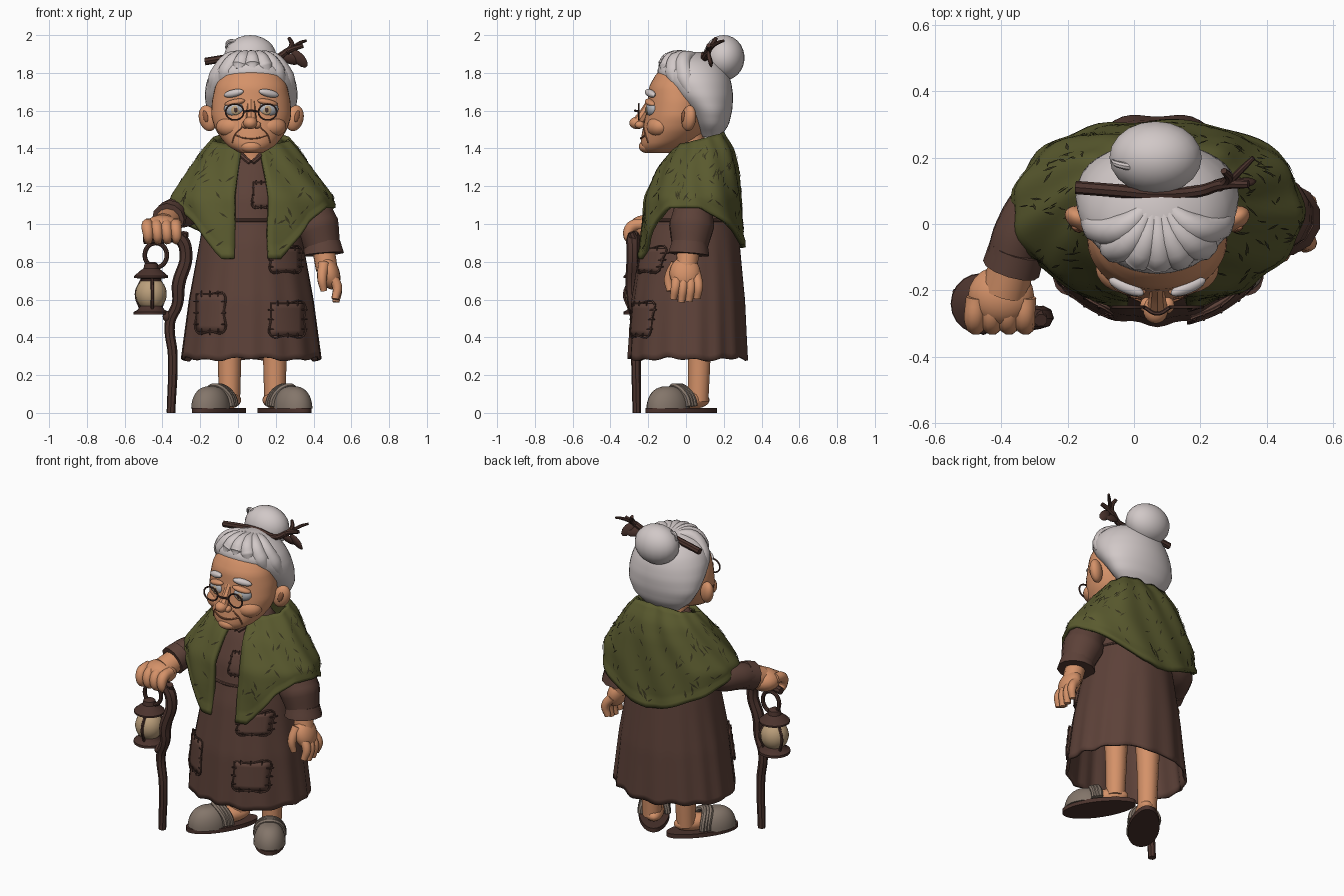
import bpy, bmesh, math, random
from math import sin, cos, pi, radians
from mathutils import Vector, Matrix

random.seed(4)
cube = bpy.data.objects.get("Cube")
if cube:
    bpy.data.objects.remove(cube)
CX = 0.07          # body axis
made = []


def material(name, r, g, b):
    m = bpy.data.materials.new(name)
    m.use_nodes = True
    m.diffuse_color = (r, g, b, 1)
    node = m.node_tree.nodes["Principled BSDF"]
    node.inputs["Base Color"].default_value = (r, g, b, 1)
    node.inputs["Roughness"].default_value = 0.9
    return m


SKIN = material("skin", 0.66, 0.285, 0.14)
FOLD = material("skin fold", 0.30, 0.115, 0.055)
HAIR = material("white hair", 0.64, 0.58, 0.575)
DRESS = material("brown cloth", 0.108, 0.053, 0.040)
WOOD = material("dark wood", 0.070, 0.033, 0.026)
OLIVE = material("olive wool", 0.102, 0.103, 0.028)
FLECK = material("dark olive", 0.040, 0.036, 0.014)
SHOE = material("taupe felt", 0.23, 0.18, 0.145)
GLASS = material("amber glass", 0.50, 0.35, 0.20)
EYE = material("pale eye", 0.45, 0.46, 0.49)


def add(name, mesh, mat):
    ob = bpy.data.objects.new(name, mesh)
    bpy.context.collection.objects.link(ob)
    mesh.materials.append(mat)
    made.append(ob)
    return ob


def sheet(name, fn, nu, nv, mat, closed=True, caps="", thick=0):
    """Grid surface from fn(u, v), v running downwards."""
    bm = bmesh.new()
    cols = nu if closed else nu + 1
    g = [[bm.verts.new(fn(i / nu, j / nv)) for i in range(cols)] for j in range(nv + 1)]
    for j in range(nv):
        for i in range(nu):
            k = (i + 1) % cols
            bm.faces.new((g[j][i], g[j + 1][i], g[j + 1][k], g[j][k]))
    if "t" in caps:
        bm.faces.new(g[0])
    if "b" in caps:
        bm.faces.new(g[-1][::-1])
    me = bpy.data.meshes.new(name)
    bm.to_mesh(me)
    bm.free()
    ob = add(name, me, mat)
    if thick:
        s = ob.modifiers.new("thickness", "SOLIDIFY")
        s.thickness = thick
        s.offset = -1


def blob(name, loc, size, mat, rot=(0, 0, 0), seg=20):
    bm = bmesh.new()
    bmesh.ops.create_uvsphere(bm, u_segments=seg, v_segments=seg * 2 // 3, radius=1)
    bm.transform(Matrix.Diagonal((*size, 1)))
    me = bpy.data.meshes.new(name)
    bm.to_mesh(me)
    bm.free()
    ob = add(name, me, mat)
    ob.location, ob.rotation_euler = loc, rot


def tubes(name, paths, mat, sides=2):
    """Rounded tubes; every path is a list of (point, radius)."""
    cu = bpy.data.curves.new(name, "CURVE")
    cu.dimensions, cu.bevel_depth, cu.use_fill_caps = "3D", 1, True
    cu.bevel_resolution, cu.resolution_u = sides, 5
    for path in paths:
        sp = cu.splines.new("BEZIER")
        sp.bezier_points.add(len(path) - 1)
        for bp, (p, r) in zip(sp.bezier_points, path):
            bp.co, bp.radius = p, r
            bp.handle_left_type = bp.handle_right_type = "AUTO"
    tmp = bpy.data.objects.new(name + " path", cu)
    bpy.context.collection.objects.link(tmp)
    bpy.context.view_layer.update()
    me = bpy.data.meshes.new_from_object(tmp.evaluated_get(bpy.context.evaluated_depsgraph_get()))
    bpy.data.objects.remove(tmp)
    me.materials.clear()
    add(name, me, mat)


def lathe(name, prof, loc, mat):
    n = len(prof) - 1
    def fn(u, v):
        r, z = prof[round(v * n)]
        return Vector(loc) + Vector((r * sin(2 * pi * u), -r * cos(2 * pi * u), z))
    sheet(name, fn, 20, n, mat, caps="tb")


# Body tables: height, half width, front y, back y (rising)
SKIRT = [(0.28, 0.372, -0.305, 0.33), (0.6, 0.33, -0.285, 0.315), (0.9, 0.275, -0.24, 0.285), (1.02, 0.25, -0.21, 0.27),
         (1.14, 0.25, -0.19, 0.26), (1.3, 0.20, -0.12, 0.23), (1.37, 0.13, -0.07, 0.18), (1.42, 0.09, -0.05, 0.15)]
SHAWL = [(0.82, 0.42, -0.25, 0.305), (1.0, 0.43, -0.245, 0.30), (1.14, 0.435, -0.225, 0.29), (1.3, 0.32, -0.15, 0.275),
         (1.4, 0.25, -0.07, 0.25), (1.49, 0.17, 0.0, 0.19)]
FACE = [(1.375, 0.05, -0.21, -0.10), (1.40, 0.11, -0.24, -0.04), (1.44, 0.15, -0.24, 0.05), (1.5, 0.19, -0.23, 0.1),
        (1.57, 0.212, -0.215, 0.12), (1.65, 0.208, -0.203, 0.12), (1.73, 0.19, -0.195, 0.1), (1.8, 0.16, -0.155, 0.1), (1.86, 0.09, -0.08, 0.08)]
SCALP = [(1.46, 0.11, 0.09, 0.18), (1.52, 0.19, 0.05, 0.225), (1.6, 0.235, 0.0, 0.245), (1.68, 0.247, -0.085, 0.25), (1.75, 0.238, -0.135, 0.24),
         (1.81, 0.212, -0.155, 0.22), (1.86, 0.165, -0.13, 0.18), (1.895, 0.10, -0.08, 0.13), (1.91, 0.03, -0.01, 0.06)]


def section(table, z):
    def linear(h):
        h = min(max(h, table[0][0]), table[-1][0])
        for p, q in zip(table, table[1:]):
            if h <= q[0]:
                return Vector(p[1:]).lerp(Vector(q[1:]), (h - p[0]) / (q[0] - p[0]))
    return (linear(z - 0.015) + linear(z) * 2 + linear(z + 0.015)) / 4


def around(table, ang, z, off=0.0):
    a, f, b = section(table, z)
    return Vector((CX + (a + off) * sin(ang), (f + b) / 2 - ((b - f) / 2 + off) * cos(ang), z))


def on(table, x, z, off=0.0):
    ratio = (x - CX) / section(table, z)[0]
    return around(table, math.asin(max(-1, min(1, ratio))), z, off)


# Dress with pleats, ragged hem and open neckline
def dress(u, v):
    ang = 2 * pi * u
    low = 0.285 + 0.012 * sin(9 * ang) * sin(4 * ang)
    top = 1.42 - 0.085 * max(0, cos(ang)) ** 6
    z = top + (low - top) * v
    return around(SKIRT, ang, z, 0.009 * cos(15 * ang + sin(3 * ang)) * max(0, 1 - z))
sheet("dress", dress, 90, 36, DRESS, thick=0.015)
tubes("waist_seam", [[(around(SKIRT, i * pi / 12, 1.02), 0.009) for i in range(-12, 13)]], DRESS)
tubes("collar", [[(on(SKIRT, CX + s * x, z, 0.004), 0.014) for x, z in ((0.005, 1.325), (0.04, 1.355), (0.075, 1.40))] for s in (-1, 1)], DRESS)

# Shawl: long lapels in front, short sides, pointed back
def hem(ang):
    d = 180 - abs(math.degrees(ang) - 180)
    keys = [(0, 0.82), (22, 0.815), (45, 1.01), (62, 1.085), (100, 1.085), (130, 1.0), (165, 0.89), (180, 0.875)]
    for (p, a), (q, b) in zip(keys, keys[1:]):
        if d <= q:
            return a + (b - a) * (d - p) / (q - p)

def wool(ang, z, off=0.0):
    back = 0.022 * sin(2 * ang) ** 2 if cos(ang) < 0 else 0
    return around(SHAWL, ang, z, off + back + 0.006 * sin(11 * ang + 14 * z))

def shawl(u, v):
    ang = radians(12 + 336 * u)
    top = 1.455 - 0.035 * cos(ang)
    return wool(ang, top + (hem(ang) - top) * v, 0.008 if v > 0.95 else 0)
sheet("shawl", shawl, 72, 22, OLIVE, closed=False, thick=0.025)

bm = bmesh.new()
for i in range(170):
    ang = radians(random.uniform(16, 344))
    z = random.uniform(hem(ang) + 0.04, 1.4)
    tilt, size = random.uniform(-1.1, 1.1), random.uniform(0.015, 0.032)
    quad = []
    for l, w in ((1, 0), (0, 0.2), (-1, 0), (0, -0.2)):
        dx, dz = size * (l * sin(tilt) + w * cos(tilt)), size * (l * cos(tilt) - w * sin(tilt))
        quad.append(bm.verts.new(wool(ang + dx / 0.35, z + dz, 0.005)))
    bm.faces.new(quad)
me = bpy.data.meshes.new("shawl_flecks")
bm.to_mesh(me)
bm.free()
add("shawl_flecks", me, FLECK)

# Sewn patches
for name, x0, x1, z0, z1 in (("right_pocket", -0.21, -0.07, 0.43, 0.63), ("left_pocket", 0.17, 0.34, 0.41, 0.58),
                             ("hip_patch", 0.17, 0.32, 0.75, 0.87), ("chest_patch", 0.08, 0.16, 1.09, 1.22)):
    at = lambda u, v, o: on(SKIRT, x0 + (x1 - x0) * u, z1 + (z0 - z1) * v, o)
    sheet(name, lambda u, v: at(u, v, 0.014), 6, 6, DRESS, closed=False, thick=0.02)
    rim = [(0, 0), (0.5, 0), (1, 0), (1, 0.5), (1, 1), (0.5, 1), (0, 1), (0, 0.5), (0, 0)]
    tubes(name + "_edge", [[(at(u, v, 0.012), 0.005) for u, v in rim]], DRESS, 1)
    sew = []
    for t in (0.2, 0.5, 0.8):
        for s in (0, 1):
            sew.append([(at(t, s + d, 0.015), 0.004) for d in (-0.08, 0.08)])
            sew.append([(at(s + d, t, 0.015), 0.004) for d in (-0.08, 0.08)])
    tubes(name + "_stitches", sew, WOOD, 1)

# Neck, head, hair
tubes("neck", [[((CX, 0.02, 1.24), 0.1), ((CX, 0.025, 1.34), 0.09), ((CX, 0.01, 1.47), 0.085)]], SKIN, 4)
def shell(table):
    lo, hi = table[0][0], table[-1][0]
    return lambda u, v: around(table, 2 * pi * u, hi + (lo - hi) * v)
sheet("head", shell(FACE), 40, 26, SKIN, caps="tb")
sheet("hair", shell(SCALP), 36, 24, HAIR, caps="tb")
locks = []
for deg in (-70, -46, -22, 2, 26, 49, 72):
    z = 1.812 - 0.0022 * max(0, abs(deg) - 20)
    a = radians(deg)
    locks.append([(around(SCALP, a, z, -0.03), 0.032), (around(SCALP, a, (z + 1.86) / 2, -0.038), 0.05),
                  (around(SCALP, a, 1.87, -0.028), 0.042), ((CX + 0.02 * sin(a), 0.06, 1.885), 0.022)])
tubes("hair_locks", locks, HAIR, 3)
blob("hair_bun", (0.065, 0.2, 1.88), (0.14, 0.11, 0.12), HAIR)
tubes("hair_wisp", [[((0.0, 0.17, 1.96), 0.012), ((-0.05, 0.18, 1.965), 0.01), ((-0.065, 0.19, 1.93), 0.005)]], HAIR)

# Facial features
for s, side in ((-1, "right"), (1, "left")):
    ex = CX + s * 0.087
    blob(side + "_eye", (ex + s * 0.004, -0.182, 1.61), (0.055, 0.029, 0.040), EYE, (0, 0, s * 0.3))
    blob(side + "_iris", (ex - s * 0.005, -0.207, 1.603), (0.026, 0.008, 0.026), GLASS, seg=14)
    blob(side + "_pupil", (ex - s * 0.005, -0.214, 1.603), (0.011, 0.004, 0.012), WOOD, seg=10)
    blob(side + "_eyelid", (ex, -0.188, 1.643), (0.057, 0.026, 0.018), SKIN, (0, s * 0.2, s * 0.3))
    blob(side + "_eyebrow", (CX + s * 0.093, -0.189, 1.692), (0.058, 0.02, 0.02), HAIR, (0, s * 0.2, s * 0.4))
    blob(side + "_cheek", (CX + s * 0.11, -0.148, 1.515), (0.078, 0.058, 0.055), SKIN, (0, 0, s * 0.4))
    blob(side + "_ear", (CX + s * 0.23, 0.015, 1.56), (0.05, 0.035, 0.07), SKIN, (0, s * 0.3, s * 0.5))
    blob(side + "_ear_hollow", (CX + s * 0.243, -0.016, 1.57), (0.015, 0.008, 0.032), FOLD, (0, s * 0.3, s * 0.5), 12)
    blob(side + "_nostril", (CX + s * 0.03, -0.245, 1.525), (0.022, 0.025, 0.02), SKIN)
    ring = [((ex + 0.048 * cos(t * pi / 6), -0.25, 1.593 + 0.042 * sin(t * pi / 6)), 0.005) for t in range(13)]
    tubes(side + "_spectacle_rim", [ring], WOOD, 1)
    tubes(side + "_smile_line", [[(on(FACE, CX + s * x, z, 0.002), 0.004) for x, z in ((0.05, 1.51), (0.085, 1.475), (0.1, 1.43))]], FOLD, 1)
tubes("spectacle_bridge", [[((CX - 0.04, -0.25, 1.595), 0.006), ((CX, -0.27, 1.60), 0.006), ((CX + 0.04, -0.25, 1.595), 0.006)]], WOOD, 1)
blob("nose", (CX - 0.005, -0.258, 1.535), (0.038, 0.042, 0.033), SKIN)
tubes("nose_bridge", [[((CX, -0.185, 1.65), 0.022), ((CX, -0.215, 1.6), 0.024), ((CX, -0.25, 1.545), 0.03)]], SKIN)
blob("chin", (CX, -0.205, 1.41), (0.06, 0.045, 0.035), SKIN)
tubes("mouth", [[(on(FACE, CX + x, 1.453 + 2.4 * x * x, 0.002), 0.005) for x in (-0.085, -0.04, 0, 0.04, 0.085)]], FOLD, 1)

# Twig through the bun, with leaves
tubes("hair_twig", [
    [((-0.175, 0.11, 1.86), 0.02), ((-0.05, 0.1, 1.88), 0.02), ((0.07, 0.09, 1.895), 0.018), ((0.2, 0.1, 1.88), 0.018),
     ((0.27, 0.12, 1.92), 0.017), ((0.345, 0.12, 1.945), 0.012)],
    [((0.255, 0.11, 1.905), 0.015), ((0.285, 0.14, 1.95), 0.014), ((0.27, 0.16, 1.985), 0.01)],
    [((0.28, 0.12, 1.925), 0.011), ((0.33, 0.17, 1.96), 0.01), ((0.36, 0.2, 1.97), 0.007)]], WOOD)
for x, z, turn in ((0.275, 1.875, 0.35), (0.325, 1.875, 0.85)):
    blob("twig_leaf", (x, 0.125, z), (0.06, 0.012, 0.03), WOOD, (0.4, turn, 0.2), 8)

# Arms
tubes("right_sleeve", [[((-0.15, 0.1, 1.12), 0.08), ((-0.28, 0.06, 1.07), 0.085), ((-0.345, -0.03, 1.055), 0.08), ((-0.37, -0.1, 1.04), 0.075)]], DRESS, 4)
tubes("right_cuff", [[((-0.352, -0.075, 1.045), 0.085), ((-0.37, -0.135, 1.025), 0.088)]], DRESS, 4)
tubes("left_sleeve", [[((0.28, 0.06, 1.16), 0.08), ((0.375, 0.04, 1.09), 0.1), ((0.415, 0.03, 0.99), 0.122), ((0.447, 0.02, 0.88), 0.098)]], DRESS, 4)
tubes("left_cuff", [[((0.447, 0.02, 0.905), 0.097), ((0.452, 0.015, 0.84), 0.112)]], DRESS, 4)
tubes("right_wrist", [[((-0.36, -0.1, 1.03), 0.066), ((-0.39, -0.2, 0.99), 0.072)]], SKIN, 4)
blob("right_hand", (-0.4, -0.215, 0.98), (0.1, 0.09, 0.068), SKIN)
tubes("right_fingers", [[((x, -0.22, 1.0), 0.031), ((x - 0.005, -0.288, 0.985), 0.032), ((x, -0.305, 0.935), 0.027), ((x, -0.28, 0.905), 0.02)]
                        for x in (-0.475, -0.425, -0.375, -0.325)], SKIN, 3)
tubes("left_wrist", [[((0.45, 0.015, 0.88), 0.06), ((0.47, 0.0, 0.76), 0.058)]], SKIN, 4)
blob("left_hand", (0.483, -0.005, 0.74), (0.055, 0.082, 0.09), SKIN, (0, -0.3, 0))
tubes("left_fingers", [[((0.485, y * 0.8, 0.73), 0.03), ((0.525, y, 0.67), 0.026), ((0.52 - abs(y) * 0.1, y * 1.05 - 0.01, 0.58 + abs(y) * 0.4), 0.019)]
                       for y in (-0.055, -0.015, 0.025, 0.065)] +
      [[((0.455, -0.05, 0.79), 0.032), ((0.445, -0.09, 0.71), 0.026), ((0.455, -0.085, 0.645), 0.018)]], SKIN, 3)

# Gnarled cane
tubes("cane", [[((-0.5, -0.25, 0.915), 0.022), ((-0.4, -0.265, 0.925), 0.028), ((-0.31, -0.28, 0.925), 0.036), ((-0.275, -0.28, 0.84), 0.034),
                ((-0.315, -0.285, 0.68), 0.036), ((-0.32, -0.28, 0.58), 0.03), ((-0.36, -0.265, 0.48), 0.028), ((-0.345, -0.265, 0.3), 0.026),
                ((-0.355, -0.26, 0.0), 0.023)],
               [((-0.29, -0.27, 0.9), 0.025), ((-0.28, -0.29, 0.955), 0.02)]], WOOD)
blob("cane_knot", (-0.375, -0.27, 0.51), (0.025, 0.025, 0.03), WOOD, seg=10)

# Lantern
LX, LY = -0.46, -0.24
tubes("lantern_handle", [[((LX + 0.025 + 0.058 * sin(t), LY, 0.835 + 0.065 * cos(t)), 0.012) for t in [i * pi / 6 for i in range(13)]]], WOOD)
lathe("lantern_cap", [(0.02, 0.8), (0.035, 0.79), (0.04, 0.765), (0.055, 0.755), (0.09, 0.725), (0.09, 0.715), (0.055, 0.71), (0.05, 0.69)], (LX, LY, 0), WOOD)
blob("lantern_globe", (LX, LY, 0.63), (0.083, 0.083, 0.09), GLASS)
lathe("lantern_base", [(0.05, 0.575), (0.065, 0.555), (0.072, 0.545), (0.092, 0.535), (0.092, 0.52)], (LX, LY, 0), WOOD)
tubes("lantern_bars", [[((LX + r * cos(a), LY + r * sin(a), z), 0.009) for r, z in ((0.05, 0.71), (0.086, 0.63), (0.06, 0.55))]
                       for a in [radians(35 + 120 * i) for i in range(3)]], WOOD, 1)

# Legs and slippers
for s, side in ((-1, "right"), (1, "left")):
    toe_out = s * radians(34)
    turn = Matrix.Rotation(toe_out, 4, "Z")
    place = lambda x, y, z: turn @ Vector((x, y, z)) + Vector((0.073 + s * 0.17, -0.025, 0))
    lx = 0.075 + s * 0.12
    tubes(side + "_leg", [[((lx, 0.07, 0.55), 0.075), ((lx, 0.07, 0.28), 0.062), ((lx, 0.065, 0.06), 0.056)]], SKIN, 3)
    blob(side + "_foot", place(0, 0.05, 0.068), (0.06, 0.125, 0.05), SKIN, (0, 0, toe_out))
    def sole(u, v):
        t = 2 * pi * u
        y = -0.22 * cos(t)
        return place((0.09 - 0.04 * y) * sin(t), y, 0.026 * (1 - v))
    def toe(u, v):
        t, r = 2 * pi * u, sin(0.08 + (pi / 2 - 0.08) * v) ** 0.85
        return place(0.094 * r * sin(t), -0.085 - 0.122 * r * cos(t), 0.022 + 0.118 * cos(pi / 2 * v))
    sheet(side + "_sole", sole, 28, 1, WOOD, caps="tb")
    sheet(side + "_slipper_toe", toe, 24, 10, SHOE, caps="tb")
    tubes(side + "_slipper_strap", [[(place(0.08 * cos(t), dy + 0.04 * cos(t) ** 2, 0.035 + 0.105 * sin(t)), 0.018) for t in [i * pi / 8 for i in range(9)]]
                                    for dy in (-0.045, -0.028, -0.01)], SHOE)

# Smooth shading with sharp creases
bpy.ops.object.select_all(action="DESELECT")
for ob in made:
    ob.select_set(True)
bpy.context.view_layer.objects.active = made[0]
bpy.ops.object.shade_smooth_by_angle(angle=radians(40))
